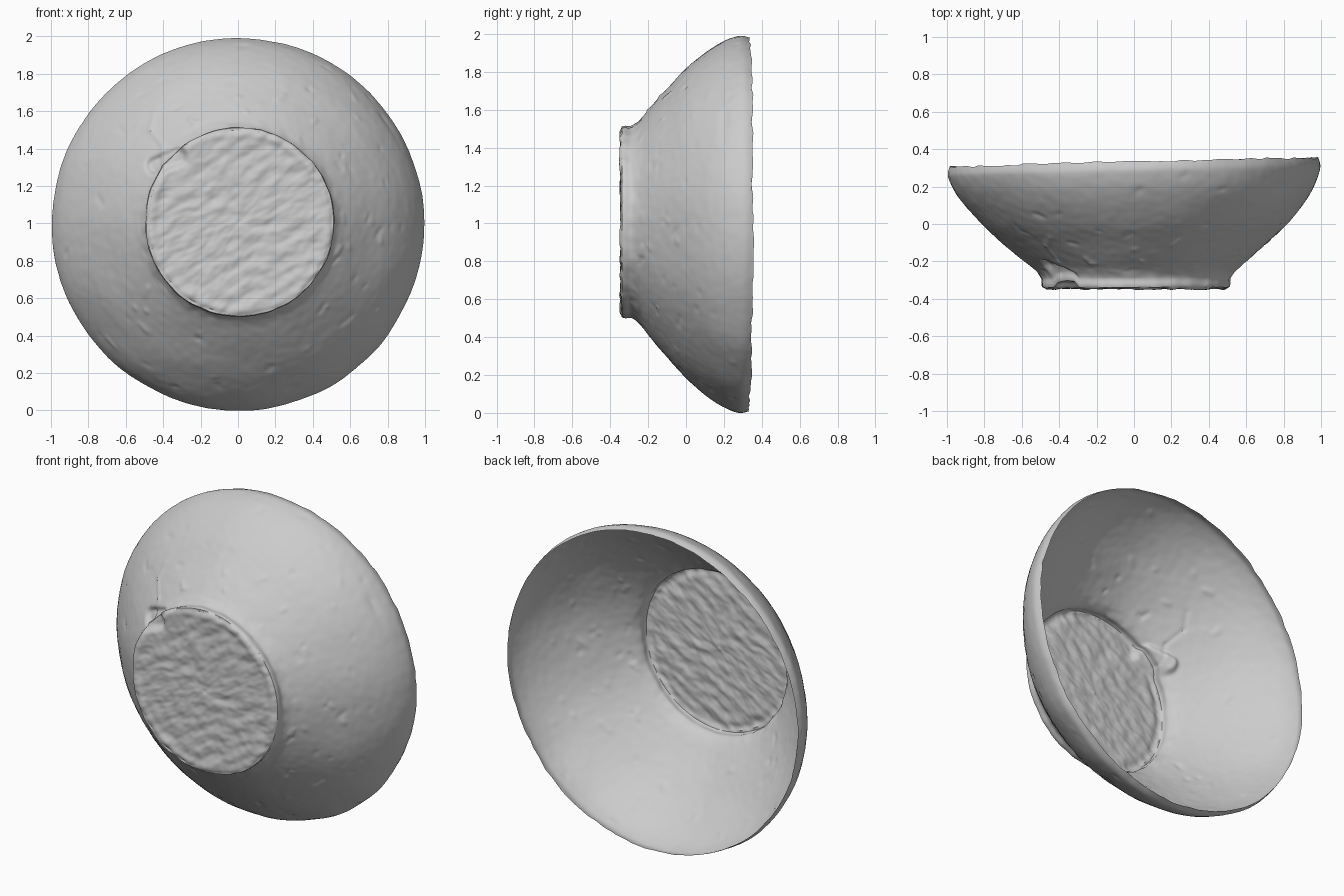
import bpy, bmesh, math, random
from mathutils import Vector, noise

if "Cube" in bpy.data.objects:
    bpy.data.objects.remove(bpy.data.objects["Cube"])

random.seed(4)
SEG = 360
CZ = 0.995

# Wall profile from foot to rim: (radius, y)
PROFILE = [(0.485, -0.346), (0.502, -0.338), (0.506, -0.318), (0.504, -0.295),
           (0.518, -0.268), (0.552, -0.232), (0.63, -0.168), (0.72, -0.09),
           (0.80, -0.018), (0.86, 0.047), (0.92, 0.122), (0.965, 0.195),
           (0.99, 0.26), (0.995, 0.295), (0.985, 0.33)]


def catmull(points, step):
    pts = [Vector(p) for p in points]
    out = []
    for i in range(len(pts) - 1):
        p0, p1, p2 = pts[max(i - 1, 0)], pts[i], pts[i + 1]
        p3 = pts[min(i + 2, len(pts) - 1)]
        n = max(2, round((p2 - p1).length / step))
        for k in range(n):
            t = k / n
            out.append(0.5 * (2 * p1 + (p2 - p0) * t + (2 * p0 - 5 * p1 + 4 * p2 - p3) * t * t
                              + (3 * p1 - p0 - 3 * p2 + p3) * t ** 3))
    out.append(pts[-1])
    return out


def seg_dist(p, a, b):
    t = max(0, min(1, (p - a).dot(b - a) / (b - a).length_squared))
    return (p - a - (b - a) * t).length


# Rings: flat floor disc first, then the wall
FLOOR_RINGS = 44
rings = [Vector((0.485 * i / FLOOR_RINGS, -0.346)) for i in range(1, FLOOR_RINGS)]
rings += catmull(PROFILE, 0.011)

bm = bmesh.new()
centre = bm.verts.new((0.01, -0.34, CZ + 0.013))
grid = []
for r, y in rings:
    k = max(0, min(1, (y + 0.35) / 0.65))
    row = []
    for s in range(SEG):
        a = 2 * math.pi * s / SEG
        ca, sa = math.cos(a), math.sin(a)
        # foot is slightly off centre, rim plane is slightly tilted
        lift = k ** 4 * (0.025 * ca + 0.004 * sa)
        row.append(bm.verts.new((0.01 * (1 - k) + r * ca, y + lift,
                                 CZ + 0.013 * (1 - k) + r * sa)))
    grid.append(row)
for s in range(SEG):
    t = (s + 1) % SEG
    bm.faces.new((centre, grid[0][s], grid[0][t]))
    for a, b in zip(grid, grid[1:]):
        bm.faces.new((a[s], b[s], b[t], a[t]))
bm.normal_update()
if centre.normal.y > 0:
    bmesh.ops.reverse_faces(bm, faces=bm.faces[:])
    bm.normal_update()

# Random little gouges on the wall: position, direction, size, depth
gouges = []
for _ in range(70):
    a = random.uniform(0, 2 * math.pi)
    p = random.choice(rings[FLOOR_RINGS + 12:-6])
    pos = Vector((p.x * math.cos(a), p.y, CZ + p.x * math.sin(a)))
    d = Vector((random.uniform(-1, 1), random.uniform(-.5, .5), random.uniform(-1, 1))) * 0.025
    gouges.append((pos - d, pos + d, random.uniform(0.009, 0.017),
                   random.choice((-1, -1, 1)) * random.uniform(0.003, 0.007)))
# Chipped patch near the rim
gouges.append((Vector((0.78, 0.2, 1.58)), Vector((0.83, 0.22, 1.42)), 0.025, -0.008))

# Surface relief: rough floor, gentle wall, notch and crack beside the foot
crack = [Vector((-0.40, 1.31)), Vector((-0.405, 1.42)), Vector((-0.47, 1.50)), Vector((-0.45, 1.59))]
moves = []
for v in bm.verts:
    p, n = v.co.copy(), v.normal.copy()
    rad = math.hypot(p.x - 0.01, p.z - 1.008)
    flat = Vector((p.x, p.z))
    if rad < 0.5 and p.y < -0.33:
        u, w = 0.85 * p.x + 0.5 * p.z, 0.85 * p.z - 0.5 * p.x
        q = Vector((u * 11, 0, w * 19))
        h = 0.009 * noise.noise(q) + 0.003 * noise.noise(q * 2.1)
        h += 0.006 * math.exp(-((rad - 0.47) / 0.02) ** 2) - 0.004
    else:
        h = 0.005 * noise.noise(p * 4) + 0.0014 * noise.noise(p * 22)
        if rad < 0.54:
            h += 0.005 * noise.noise(p * 14)
        for a, b, size, depth in gouges:
            if abs(p.x - a.x) < 0.1 and abs(p.z - a.z) < 0.22:
                h += depth * math.exp(-(seg_dist(p, a, b) / size) ** 2)
    if p.y < 0.0:
        for a, b in zip(crack, crack[1:]):
            d = seg_dist(flat, a, b)
            if d < 0.05 and rad > 0.45:
                h += 0.005 * math.exp(-(d / 0.010) ** 2)
    off = n * h
    d = seg_dist(flat, Vector((-0.44, 1.31)), Vector((-0.32, 1.36)))
    off.y += 0.035 * math.exp(-(d / 0.045) ** 4)
    moves.append((v, off))
for v, off in moves:
    v.co += off

# Ragged rim edge
for s, v in enumerate(grid[-1]):
    v.co.y += 0.008 * noise.noise(v.co * 14) + 0.006 * noise.noise(v.co * 3)

mesh = bpy.data.meshes.new("bowl")
bm.to_mesh(mesh)
bm.free()
bowl = bpy.data.objects.new("bowl", mesh)
bpy.context.collection.objects.link(bowl)
bpy.context.view_layer.objects.active = bowl
bowl.select_set(True)
bpy.ops.object.shade_smooth_by_angle(angle=math.radians(40))
